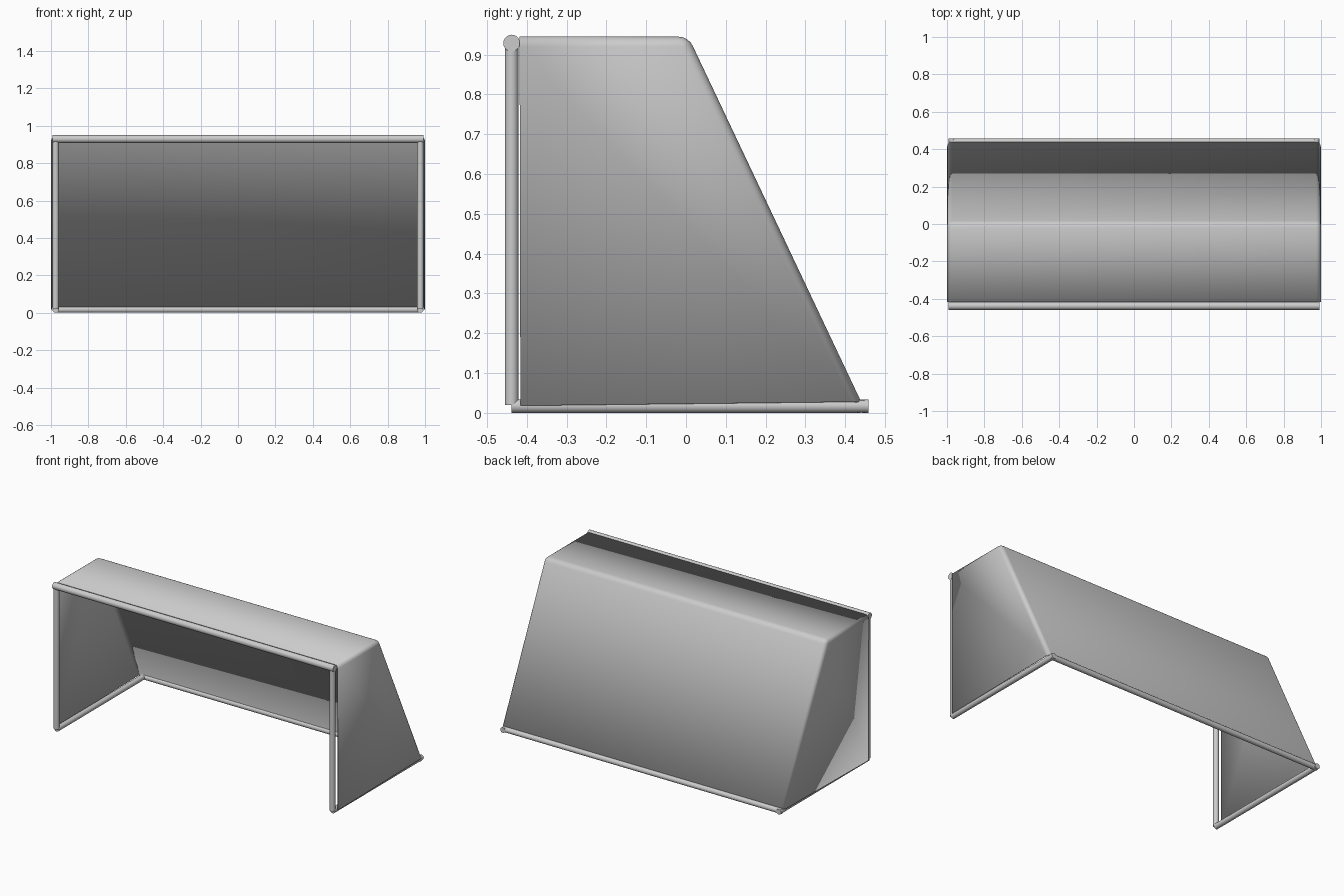
import bpy, bmesh
from mathutils import Vector

if "Cube" in bpy.data.objects:
    bpy.data.objects.remove(bpy.data.objects["Cube"])


def bar(name, a, b, r):
    # Round tube between two points
    a, b = Vector(a), Vector(b)
    d = b - a
    bpy.ops.mesh.primitive_cylinder_add(vertices=20, radius=r, depth=d.length, location=(a + b) / 2)
    ob = bpy.context.object
    ob.name = name
    ob.rotation_euler = d.to_track_quat('Z', 'Y').to_euler()
    bpy.ops.object.shade_smooth_by_angle()
    return ob


R, X, FRONT, BACK = 0.017, 0.975, -0.438, 0.44

# Frame
bar("crossbar", (-0.992, FRONT, 0.929), (0.992, FRONT, 0.929), 0.021)
bar("back_ground_bar", (-0.985, BACK, R), (0.985, BACK, R), R)
for side, s in (("left", -1), ("right", 1)):
    bar(side + "_post", (s * X, FRONT, 0.02), (s * X, FRONT, 0.925), R)
    bar(side + "_ground_bar", (s * X, FRONT, R), (s * X, 0.458, R), R)

# Net: side profile swept across the width, open at front and bottom
profile = [(-0.416, 0.018), (-0.418, 0.945), (0.006, 0.945), (0.44, 0.028)]
bm = bmesh.new()
L, Rt = [[bm.verts.new((x, y, z)) for y, z in profile] for x in (-0.999, 0.999)]
bm.faces.new(L)
bm.faces.new(Rt[::-1])
for i in (1, 2):
    bm.faces.new((L[i], Rt[i], Rt[i + 1], L[i + 1]))
bmesh.ops.recalc_face_normals(bm, faces=bm.faces)
if sum(f.normal.z for f in bm.faces) < 0:
    bmesh.ops.reverse_faces(bm, faces=bm.faces)
folds = [e for e in bm.edges if len(e.link_faces) == 2]
bmesh.ops.bevel(bm, geom=folds, offset=0.025, segments=4, profile=0.5, affect='EDGES')
for f in bm.faces:
    f.smooth = True
mesh = bpy.data.meshes.new("net")
bm.to_mesh(mesh)
bm.free()
net = bpy.data.objects.new("net", mesh)
bpy.context.collection.objects.link(net)
mod = net.modifiers.new("thickness", 'SOLIDIFY')
mod.thickness = 0.005
mod.offset = -1
